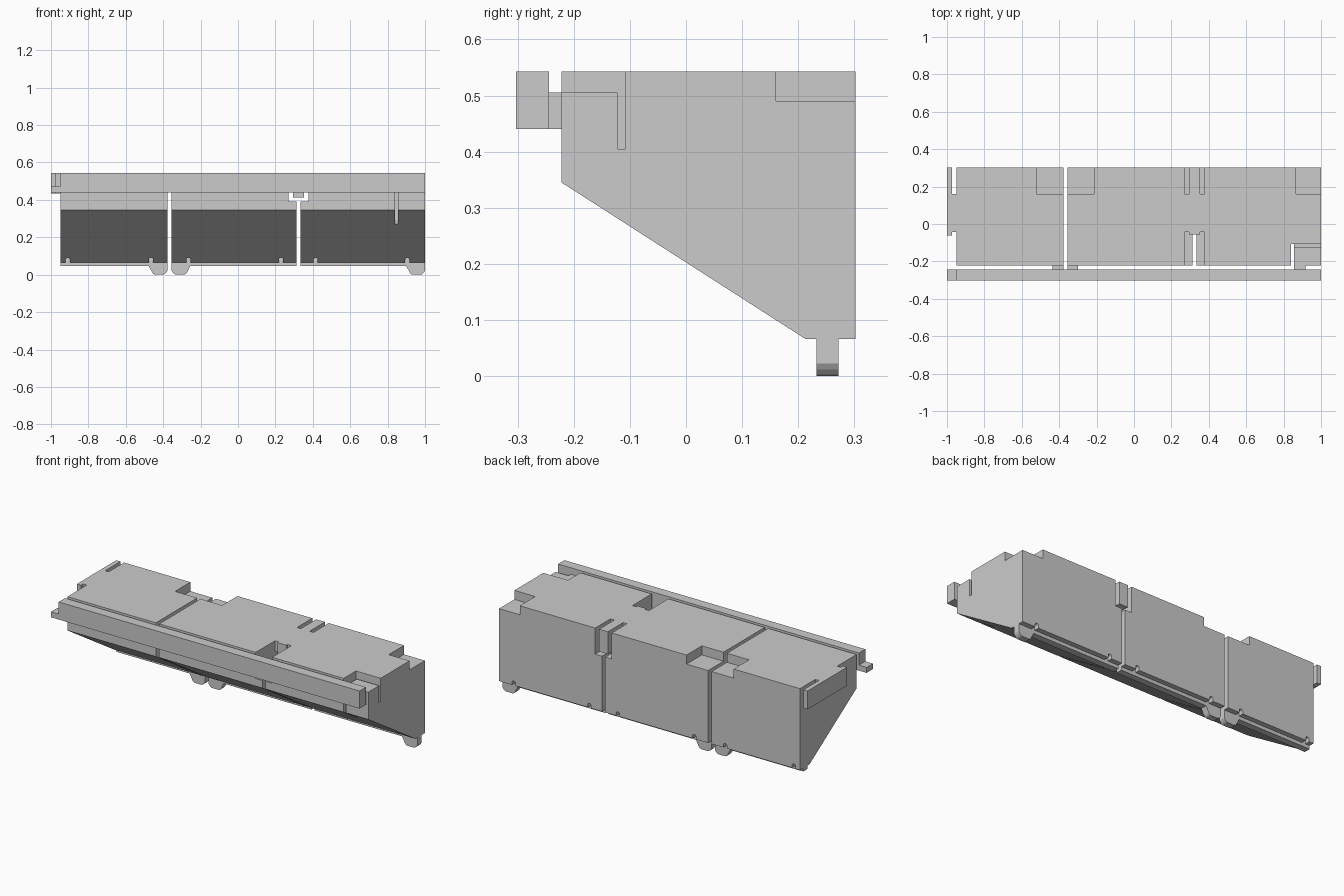
import bpy, bmesh, math

cube = bpy.data.objects.get("Cube")
if cube:
    bpy.data.objects.remove(cube, do_unlink=True)

grey = bpy.data.materials.new("plain grey")
grey.use_nodes = True
GREY = (0.6, 0.6, 0.6, 1)
grey.diffuse_color = GREY
grey.node_tree.nodes["Principled BSDF"].inputs["Base Color"].default_value = GREY


def prism(name, outline, axis, lo, hi):
    """Extrude an outline along x (outline in y, z) or along y (outline in x, z)."""
    bm = bmesh.new()
    place = (lambda a, b, t: (t, a, b)) if axis == "x" else (lambda a, b, t: (a, t, b))
    start = bm.faces.new([bm.verts.new(place(a, b, lo)) for a, b in outline])
    grown = bmesh.ops.extrude_face_region(bm, geom=[start])["geom"]
    move = place(0, 0, hi - lo)
    bmesh.ops.translate(bm, vec=move, verts=[v for v in grown if isinstance(v, bmesh.types.BMVert)])
    bmesh.ops.recalc_face_normals(bm, faces=bm.faces)
    mesh = bpy.data.meshes.new(name)
    bm.to_mesh(mesh)
    bm.free()
    mesh.materials.append(grey)
    obj = bpy.data.objects.new(name, mesh)
    bpy.context.collection.objects.link(obj)
    return obj


def box(name, x, y, z):
    return prism(name, [(y[0], z[0]), (y[1], z[0]), (y[1], z[1]), (y[0], z[1])], "x", *x)


def carve(target, cutters):
    """Subtract the cutters, bake the result and drop the cutters."""
    for c in cutters:
        c.hide_render = True
        m = target.modifiers.new("cut", "BOOLEAN")
        m.operation, m.solver, m.object = "DIFFERENCE", "EXACT", c
    bpy.context.view_layer.update()
    graph = bpy.context.evaluated_depsgraph_get()
    mesh = bpy.data.meshes.new_from_object(target.evaluated_get(graph))
    target.modifiers.clear()
    target.data = mesh
    for c in cutters:
        bpy.data.objects.remove(c, do_unlink=True)


TOP, BASE, RAIL = 0.543, 0.066, 0.046
FRONT, BACK = -0.222, 0.302
OVER = 0.7                      # cutters run past the top
RAIL_Y = (0.233, 0.272)
BODY = [(FRONT, TOP), (BACK, TOP), (BACK, BASE), (0.213, BASE), (FRONT, 0.345)]


def arch_cutters(x):
    """Small round-topped notches on both sides of the bottom rail."""
    r, z = 0.011, 0.08
    arc = [(x + r * math.cos(i * math.pi / 6), z + r * math.sin(i * math.pi / 6)) for i in range(7)]
    outline = arc + [(x - r, 0.03), (x + r, 0.03)]
    return [prism("arch_cutter", outline, "y", 0.1, RAIL_Y[0]),
            prism("arch_cutter", outline, "y", RAIL_Y[1], 0.4)]


def ledge(x):
    return box("ledge_cutter", x, (0.16, 0.4), (0.49, OVER))


def joint():
    return box("joint_cutter", (0.27, 0.377), (-0.4, 0.4), (0.39, OVER))


# Three wedge-shaped housings with a rail under each
spans = {"right": (-0.95, -0.377), "middle": (-0.355, 0.313), "left": (0.333, 1.0)}
arches = {"right": (-0.91, -0.465), "middle": (-0.265, 0.23), "left": (0.415, 0.905)}
cuts = {
    "right": [ledge((-0.52, -0.3))],
    "middle": [ledge((-0.4, -0.215)), joint()],
    "left": [
        joint(), ledge((0.865, 1.1)),
        # cuts that free the spring clip at the front corner
        box("clip_side_cutter", (0.84, 0.855), (-0.4, -0.108), (0, OVER)),
        box("clip_back_cutter", (0.85, 1.1), (-0.122, -0.108), (0.405, OVER)),
        box("clip_top_cutter", (0.85, 1.1), (-0.4, -0.115), (0.505, OVER)),
    ],
}
for side, span in spans.items():
    housing = prism(side + "_housing", BODY, "x", *span)
    cutters = cuts[side]
    for x in arches[side]:
        cutters += arch_cutters(x)
    carve(housing, cutters)
    box(side + "_bottom_rail", span, RAIL_Y, (RAIL, BASE))

# Bridge and tongue joining the middle and left housings
box("bridge_roof", (0.27, 0.377), (-0.043, 0.16), (0.48, TOP))
box("bridge_tongue", (0.295, 0.352), (-0.055, BACK), (0.412, TOP))

# Feet below the rail: straight on one side, sloped on the other
FOOT = [(0, RAIL), (0, 0.022), (0.006, 0.012), (0.014, 0.004), (0.022, 0),
        (0.068, 0), (0.076, 0.004), (0.082, 0.012), (0.1, RAIL)]
for name, x, way in (("right_foot", -0.377, -1), ("middle_foot", -0.355, 1), ("left_foot", 1.0, -1)):
    prism(name, [(x + way * a, z) for a, z in FOOT], "y", *RAIL_Y)

# Front bar, its end tab and the links behind it
box("front_bar", (-0.95, 1.0), (-0.303, -0.244), (0.44, TOP))
box("front_bar_end_tab", (-1.0, -0.95), (-0.303, -0.244), (0.44, 0.472))
for name, x in (("right_link", (-0.435, -0.377)), ("middle_link", (-0.355, -0.3)), ("left_link", (0.855, 0.917))):
    box(name, x, (-0.244, FRONT), (0.44, 0.505))

# Side plate standing off the right end
box("side_plate", (-1.0, -0.973), (-0.062, BACK), (0.435, TOP))
box("side_plate_mount", (-0.973, -0.95), (-0.043, 0.16), (0.435, TOP))
